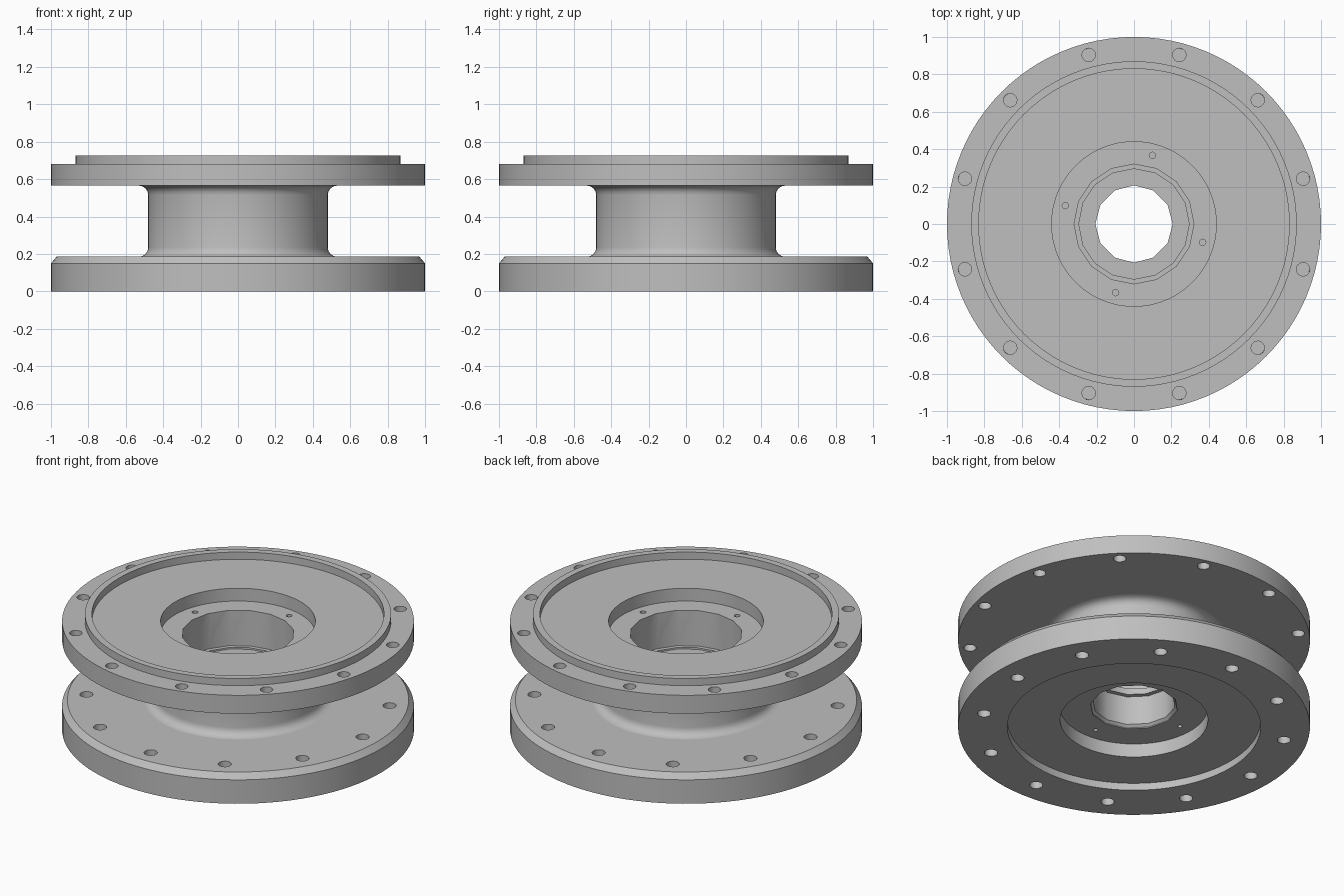
import bpy, bmesh, math
from mathutils import Matrix, Vector

cube = bpy.data.objects.get("Cube")
if cube:
    bpy.data.objects.remove(cube, do_unlink=True)

grey = bpy.data.materials.new("light grey")
grey.use_nodes = True
grey.diffuse_color = (0.52, 0.52, 0.52, 1)
grey.node_tree.nodes["Principled BSDF"].inputs["Base Color"].default_value = (0.52, 0.52, 0.52, 1)


def lathe(bm, profile, sides, closed):
    """Revolve (radius, z) points; a closed profile makes a ring, an open one gets end caps."""
    rings = [[bm.verts.new((r * math.cos(2 * math.pi * i / sides),
                            r * math.sin(2 * math.pi * i / sides), z))
              for i in range(sides)] for r, z in profile]
    pairs = list(zip(rings, rings[1:]))
    if closed:
        pairs.append((rings[-1], rings[0]))
    else:
        bm.faces.new(rings[0][::-1])
        bm.faces.new(rings[-1])
    for a, b in pairs:
        for i in range(sides):
            j = (i + 1) % sides
            bm.faces.new((a[i], a[j], b[j], b[i]))
    return [v for ring in rings for v in ring]


def drill(bm, radius, z0, z1, circle, count, start):
    """Circle of round hole cutters."""
    for k in range(count):
        a = math.radians(start + 360 * k / count)
        verts = lathe(bm, [(radius, z0), (radius, z1)], 16, False)
        offset = Vector((circle * math.cos(a), circle * math.sin(a), 0))
        bmesh.ops.transform(bm, matrix=Matrix.Translation(offset), verts=verts)


def finish(bm, name):
    bmesh.ops.recalc_face_normals(bm, faces=bm.faces)
    mesh = bpy.data.meshes.new(name)
    bm.to_mesh(mesh)
    bm.free()
    mesh.materials.append(grey)
    obj = bpy.data.objects.new(name, mesh)
    bpy.context.collection.objects.link(obj)
    return obj


def fillet(cr, cz, radius, a0, a1, steps=4):
    return [(cr + radius * math.cos(math.radians(a0 + (a1 - a0) * i / steps)),
             cz + radius * math.sin(math.radians(a0 + (a1 - a0) * i / steps)))
            for i in range(steps + 1)]


# Body: lower flange, neck with fillets, upper flange with raised lip
profile = [(0.15, 0.13), (0.42, 0.13), (0.42, 0.045), (0.72, 0.045), (0.72, 0),
           (1, 0), (1, 0.15), (0.97, 0.185)]
profile += fillet(0.53, 0.235, 0.05, 270, 180)
profile += fillet(0.53, 0.515, 0.05, 180, 90)
profile += [(1, 0.565), (1, 0.68), (0.87, 0.68), (0.87, 0.725), (0.83, 0.725),
            (0.83, 0.68), (0.44, 0.68), (0.44, 0.60), (0.15, 0.60)]
bm = bmesh.new()
lathe(bm, profile, 96, True)
body = finish(bm, "spool_body")

# Stepped bore, narrow below and wide above
bm = bmesh.new()
lathe(bm, [(0.25, 0.08), (0.25, 0.135), (0.235, 0.15), (0.235, 0.33),
           (0.207, 0.33), (0.207, 0.5)], 12, False)
lower_bore = finish(bm, "lower_bore_cutter")
bm = bmesh.new()
lathe(bm, [(0.295, 0.368), (0.295, 0.378), (0.32, 0.378), (0.32, 0.66)], 16, False)
upper_bore = finish(bm, "upper_bore_cutter")

# Bolt holes through both flanges and small screw holes in the two recesses
bm = bmesh.new()
drill(bm, 0.036, 0.50, 0.80, 0.936, 12, 15)
drill(bm, 0.038, -0.05, 0.30, 0.865, 12, 0)
drill(bm, 0.017, 0.52, 0.65, 0.38, 4, 75)
drill(bm, 0.013, 0.08, 0.20, 0.34, 4, 0)
holes = finish(bm, "hole_cutter")

# Cut the body
bpy.ops.object.select_all(action='DESELECT')
bpy.context.view_layer.objects.active = body
body.select_set(True)
for cutter in (lower_bore, upper_bore, holes):
    mod = body.modifiers.new(cutter.name, 'BOOLEAN')
    mod.operation = 'DIFFERENCE'
    mod.solver = 'EXACT'
    mod.object = cutter
    bpy.ops.object.modifier_apply(modifier=mod.name)
    bpy.data.objects.remove(cutter, do_unlink=True)

# Smooth round walls, flat level faces
bpy.ops.object.shade_smooth_by_angle(angle=math.radians(35))
for face in body.data.polygons:
    if abs(face.normal.z) > 0.995:
        face.use_smooth = False
